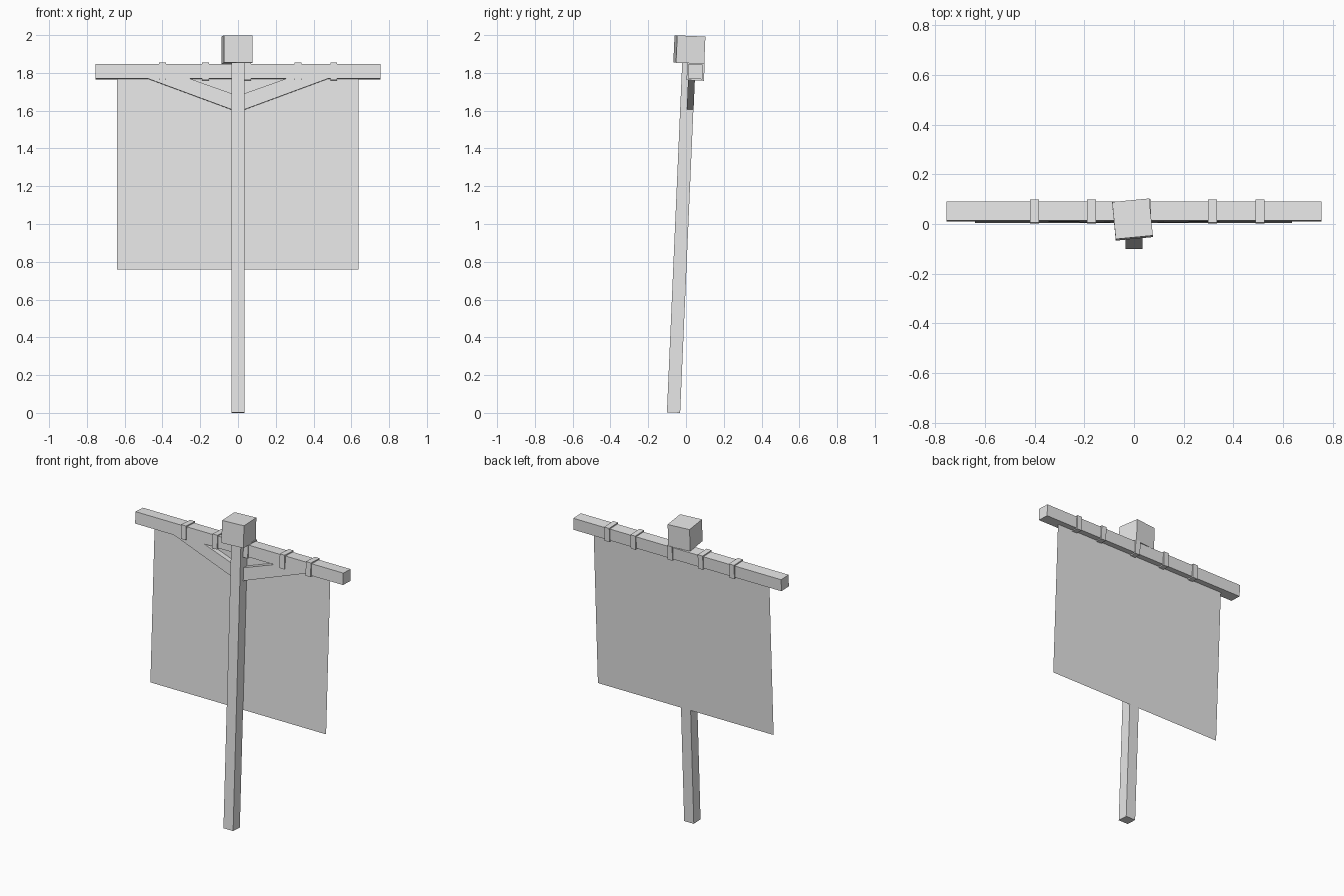
import bpy
import bmesh
from math import radians
from mathutils import Matrix, Vector

cube = bpy.data.objects.get("Cube")
if cube:
    bpy.data.objects.remove(cube, do_unlink=True)

# Single plain grey material
grey = bpy.data.materials.new("plain grey")
grey.use_nodes = True
color = (0.8, 0.8, 0.8, 1)
grey.diffuse_color = color
grey.node_tree.nodes["Principled BSDF"].inputs["Base Color"].default_value = color

# The whole banner leans back from the foot of the pole
LEAN = Matrix.Translation((0, -0.066, 0.0015)) @ Matrix.Rotation(radians(-2.5), 4, 'X')


def add_object(name, bm, local=Matrix()):
    bmesh.ops.recalc_face_normals(bm, faces=bm.faces)
    mesh = bpy.data.meshes.new(name)
    bm.to_mesh(mesh)
    bm.free()
    mesh.materials.append(grey)
    obj = bpy.data.objects.new(name, mesh)
    bpy.context.collection.objects.link(obj)
    obj.matrix_world = LEAN @ local
    return obj


def add_box(name, center, size, turn=0):
    bm = bmesh.new()
    bmesh.ops.create_cube(bm, size=1)
    bmesh.ops.scale(bm, vec=Vector(size), verts=bm.verts)
    local = Matrix.Translation(center) @ Matrix.Rotation(radians(turn), 4, 'Z')
    return add_object(name, bm, local)


# Pole and the slightly twisted block on top
add_box("pole", (0, 0, 0.93), (0.07, 0.07, 1.86))
add_box("top_block", (-0.006, 0, 1.9235), (0.15, 0.15, 0.145), turn=5.5)

# Crossbar behind the pole, with straps wrapped around it
BAR_Y, BAR_Z = 0.038, 1.808
add_box("crossbar", (0, BAR_Y, BAR_Z), (1.51, 0.077, 0.077))
for i, x in enumerate((-0.4, -0.172, 0.05, 0.317, 0.507)):
    add_box(f"strap_{i + 1}", (x, BAR_Y, BAR_Z), (0.036, 0.092, 0.092))

# Tapered diagonal braces, mirrored left to right
bm = bmesh.new()
profile = [(0.03, 1.605), (0.49, 1.775), (0.27, 1.775), (0.03, 1.69)]
face = bm.faces.new([bm.verts.new((x, 0, z)) for x, z in profile])
extruded = bmesh.ops.extrude_face_region(bm, geom=[face], use_keep_orig=True)
moved = [g for g in extruded["geom"] if isinstance(g, bmesh.types.BMVert)]
bmesh.ops.translate(bm, vec=(0, 0.036, 0), verts=moved)
braces = add_object("braces", bm)
braces.modifiers.new("mirror", 'MIRROR')

# Flat cloth sheet hanging from the middle of the crossbar
bm = bmesh.new()
bm.faces.new([bm.verts.new((x, 0.0375, z)) for x, z in
              [(-0.64, 0.76), (0.637, 0.76), (0.637, 1.79), (-0.64, 1.79)]])
add_object("cloth", bm)
